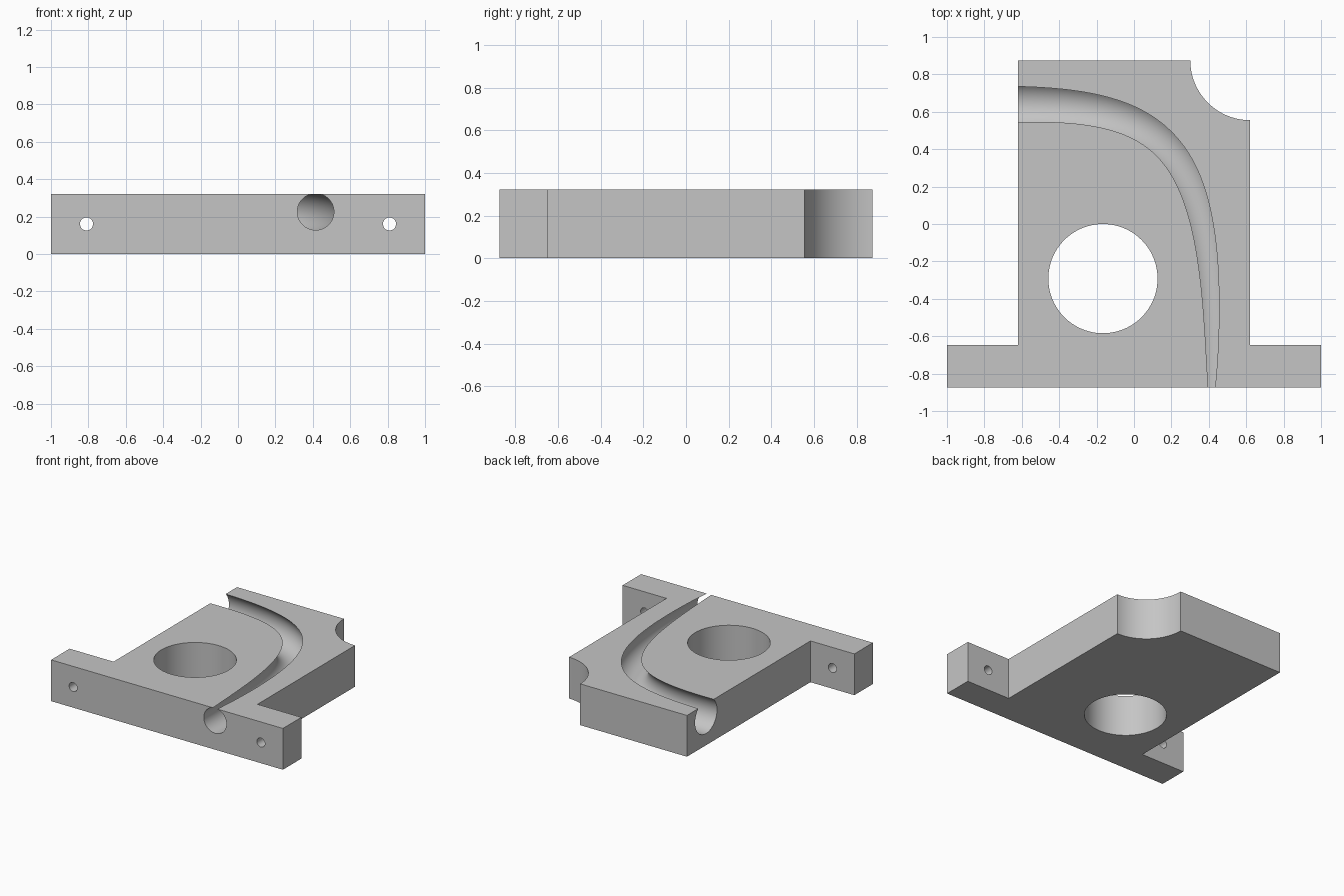
import bpy, bmesh, math
from mathutils import Vector, Matrix

cube = bpy.data.objects.get("Cube")
if cube:
    bpy.data.objects.remove(cube, do_unlink=True)

grey = bpy.data.materials.new("light grey")
grey.use_nodes = True
colour = (0.56, 0.56, 0.56, 1)
grey.diffuse_color = colour
grey.node_tree.nodes["Principled BSDF"].inputs["Base Color"].default_value = colour

HEIGHT = 0.322
BACK = 0.875
SIDE = 0.621


def make_object(name, bm):
    bmesh.ops.recalc_face_normals(bm, faces=bm.faces)
    mesh = bpy.data.meshes.new(name)
    bm.to_mesh(mesh)
    bm.free()
    mesh.materials.append(grey)
    obj = bpy.data.objects.new(name, mesh)
    bpy.context.collection.objects.link(obj)
    return obj


def cylinder(name, radius, depth, matrix, sides):
    bm = bmesh.new()
    bmesh.ops.create_cone(bm, cap_ends=True, segments=sides, radius1=radius,
                          radius2=radius, depth=depth, matrix=matrix)
    return make_object(name, bm)


# Base plate: T-shaped outline with a concave back corner
outline = [(-1, -BACK), (1, -BACK), (1, -0.647), (SIDE, -0.647)]
for i in range(33):
    a = math.radians(270 - 90 * i / 32)
    outline.append((SIDE + 0.32 * math.cos(a), BACK + 0.32 * math.sin(a)))
outline += [(-SIDE, BACK), (-SIDE, -0.647), (-1, -0.647)]
bm = bmesh.new()
face = bm.faces.new([bm.verts.new((x, y, 0)) for x, y in outline])
top = bmesh.ops.extrude_face_region(bm, geom=[face])["geom"]
bmesh.ops.translate(bm, vec=(0, 0, HEIGHT),
                    verts=[v for v in top if isinstance(v, bmesh.types.BMVert)])
plate = make_object("grooved_plate", bm)

# Large vertical hole and two bolt holes through the flange
cutters = [cylinder("main_hole_cutter", 0.292, 1,
                    Matrix.Translation((-0.166, -0.292, 0.16)), 96)]
for side, label in ((-1, "right"), (1, "left")):
    place = Matrix.Translation((side * 0.81, -0.76, 0.161)) @ Matrix.Rotation(math.pi / 2, 4, "X")
    cutters.append(cylinder(label + "_bolt_hole_cutter", 0.035, 0.6, place, 32))

# Curved channel: a round tube that widens along its path
p0, p1, p2, p3 = (Vector(p) for p in ((0.415, -BACK), (0.44, 0.38), (0.225, 0.64), (-SIDE, 0.64)))


def path(t):
    s = 1 - t
    return s**3 * p0 + 3 * s * s * t * p1 + 3 * s * t * t * p2 + t**3 * p3


STEPS, SIDES = 72, 64
points = [path(-0.02 + 1.04 * i / STEPS) for i in range(STEPS + 1)]
lengths = [0]
for a, b in zip(points, points[1:]):
    lengths.append(lengths[-1] + (b - a).length)
bm = bmesh.new()
rings = []
for i, p in enumerate(points):
    tangent = (points[min(i + 1, STEPS)] - points[max(i - 1, 0)]).normalized()
    radius = 0.0965 + 0.0395 * lengths[i] / lengths[-1]
    ring = []
    for k in range(SIDES):
        a = 2 * math.pi * k / SIDES
        across = radius * math.cos(a)
        ring.append(bm.verts.new((p.x + tangent.y * across, p.y - tangent.x * across,
                                  0.226 + radius * math.sin(a))))
    rings.append(ring)
for r, s in zip(rings, rings[1:]):
    for k in range(SIDES):
        n = (k + 1) % SIDES
        bm.faces.new((r[k], r[n], s[n], s[k]))
bm.faces.new(rings[0])
bm.faces.new(rings[-1])
cutters.append(make_object("channel_cutter", bm))

# Cut everything from the plate, then discard the cutters
bpy.ops.object.select_all(action="DESELECT")
bpy.context.view_layer.objects.active = plate
plate.select_set(True)
for cutter in cutters:
    cutter.hide_render = True
    mod = plate.modifiers.new(cutter.name, "BOOLEAN")
    mod.operation = "DIFFERENCE"
    mod.solver = "EXACT"
    mod.object = cutter
    bpy.ops.object.modifier_apply(modifier=mod.name)
for cutter in cutters:
    bpy.data.objects.remove(cutter, do_unlink=True)

bpy.ops.object.shade_smooth_by_angle(angle=math.radians(30))
